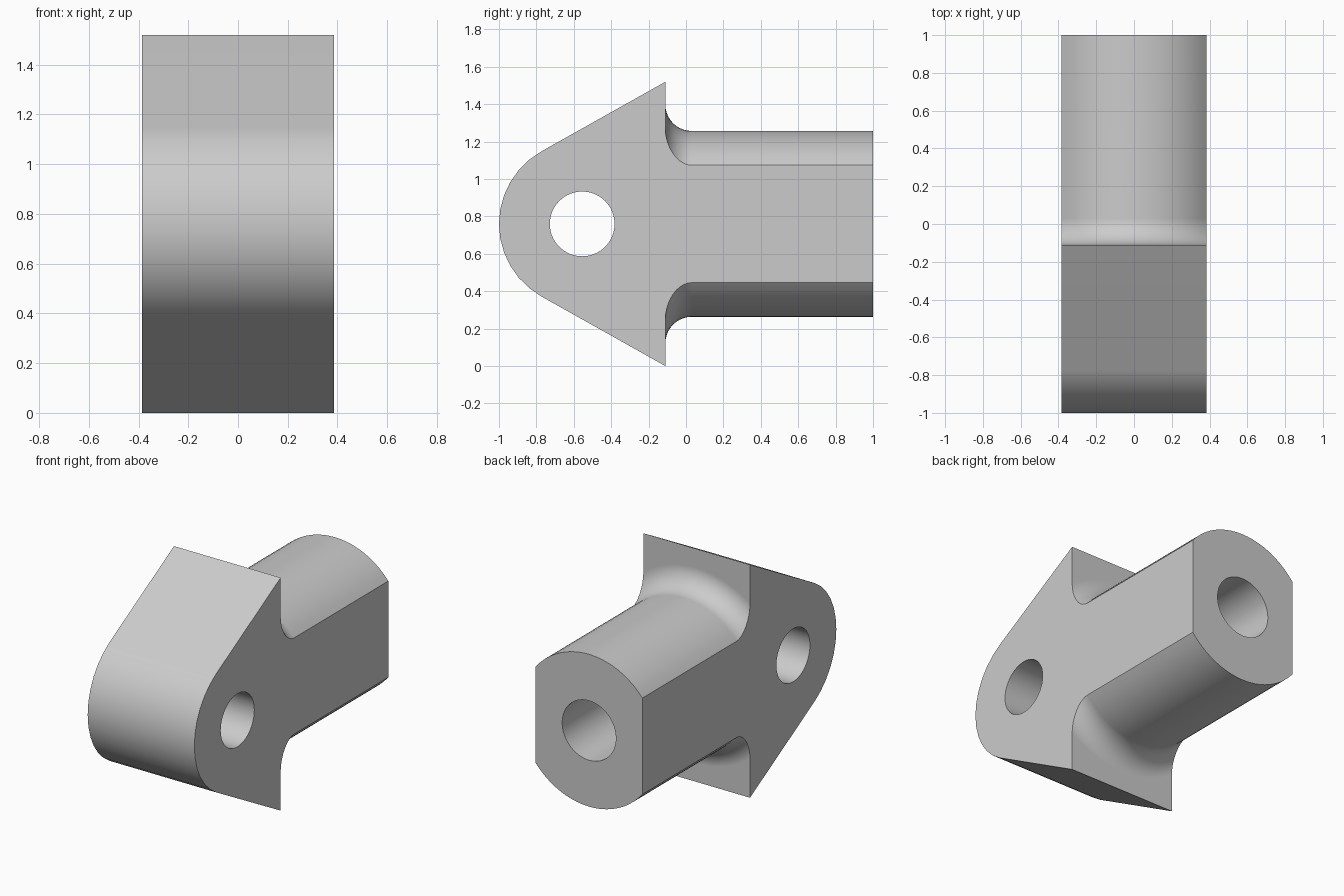
import bpy
import bmesh
from math import sin, cos, pi, radians, sqrt
from mathutils import Matrix, Vector

cube = bpy.data.objects.get("Cube")
if cube:
    bpy.data.objects.remove(cube, do_unlink=True)

HALF_W = 0.385      # half thickness between the flats
MID_Z = 0.76        # height of the main axis
EYE_Y = -0.555      # cross hole centre
EYE_R = 0.445       # rounded nose radius
SHOULDER_Y = -0.11
SHANK_R = 0.497
FILLET = 0.14

steel = bpy.data.materials.new("plain grey")
steel.use_nodes = True
grey = (0.6, 0.6, 0.6, 1)
steel.diffuse_color = grey
steel.node_tree.nodes["Principled BSDF"].inputs["Base Color"].default_value = grey


def finish(name, bm):
    bmesh.ops.recalc_face_normals(bm, faces=bm.faces)
    mesh = bpy.data.meshes.new(name)
    bm.to_mesh(mesh)
    bm.free()
    mesh.materials.append(steel)
    obj = bpy.data.objects.new(name, mesh)
    bpy.context.collection.objects.link(obj)
    return obj


def extrude_x(name, outline, half):
    bm = bmesh.new()
    face = bm.faces.new([bm.verts.new((-half, y, z)) for y, z in outline])
    out = bmesh.ops.extrude_face_region(bm, geom=[face])
    verts = [v for v in out["geom"] if isinstance(v, bmesh.types.BMVert)]
    bmesh.ops.translate(bm, verts=verts, vec=(2 * half, 0, 0))
    return finish(name, bm)


def cylinder(name, radius, depth, centre, axis):
    bm = bmesh.new()
    turn = Vector((0, 0, 1)).rotation_difference(Vector(axis)).to_matrix().to_4x4()
    bmesh.ops.create_cone(bm, cap_ends=True, segments=64, radius1=radius, radius2=radius,
                          depth=depth, matrix=Matrix.Translation(centre) @ turn)
    return finish(name, bm)


def revolve_y(name, profile, segments=72):
    bm = bmesh.new()
    rings = []
    for r, y in profile:
        angles = [2 * pi * i / segments for i in range(segments)]
        rings.append([bm.verts.new((r * sin(a), y, MID_Z + r * cos(a))) for a in angles])
    for a, b in zip(rings, rings[1:]):
        for i in range(segments):
            j = (i + 1) % segments
            bm.faces.new((a[i], a[j], b[j], b[i]))
    bm.faces.new(rings[0])
    bm.faces.new(rings[-1])
    return finish(name, bm)


def boolean(target, tool, operation):
    mod = target.modifiers.new(operation.lower(), 'BOOLEAN')
    mod.object = tool
    mod.operation = operation
    mod.solver = 'EXACT'
    bpy.context.view_layer.objects.active = target
    bpy.ops.object.modifier_apply(modifier=mod.name)
    bpy.data.objects.remove(tool, do_unlink=True)


# Head: rounded nose with straight sides running out to the shoulder
nose = [(EYE_Y + EYE_R * cos(a), MID_Z + EYE_R * sin(a))
        for a in (radians(119.5 + 121 * i / 12) for i in range(13))]
head = [(SHOULDER_Y, 2 * MID_Z)] + nose + [(SHOULDER_Y, 0)]
body = extrude_x("rod_end", head, 0.8)

# Shank: turned rod flaring into the shoulder
flare = [(SHANK_R + FILLET * (1 - cos(a)), SHOULDER_Y + FILLET * (1 - sin(a)))
         for a in (pi / 2 * i / 10 for i in range(11))]
shank = revolve_y("shank", [(SHANK_R, 1)] + flare + [(flare[-1][0], -0.2)])
boolean(body, shank, 'UNION')

# Side flats across head and shank
slab = extrude_x("flats", [(-2, -1), (2, -1), (2, 3), (-2, 3)], HALF_W)
boolean(body, slab, 'INTERSECT')

# Cross hole and blind bore
boolean(body, cylinder("cross_hole", 0.173, 2, (0, EYE_Y, MID_Z), (1, 0, 0)), 'DIFFERENCE')
boolean(body, cylinder("bore", 0.194, 1.2, (0, 0.6, MID_Z), (0, 1, 0)), 'DIFFERENCE')

# Smooth curved areas, crisp edges
bpy.ops.object.select_all(action='DESELECT')
body.select_set(True)
bpy.context.view_layer.objects.active = body
bpy.ops.object.shade_smooth_by_angle(angle=radians(30))
weighted = body.modifiers.new("weighted normals", 'WEIGHTED_NORMAL')
weighted.keep_sharp = True
